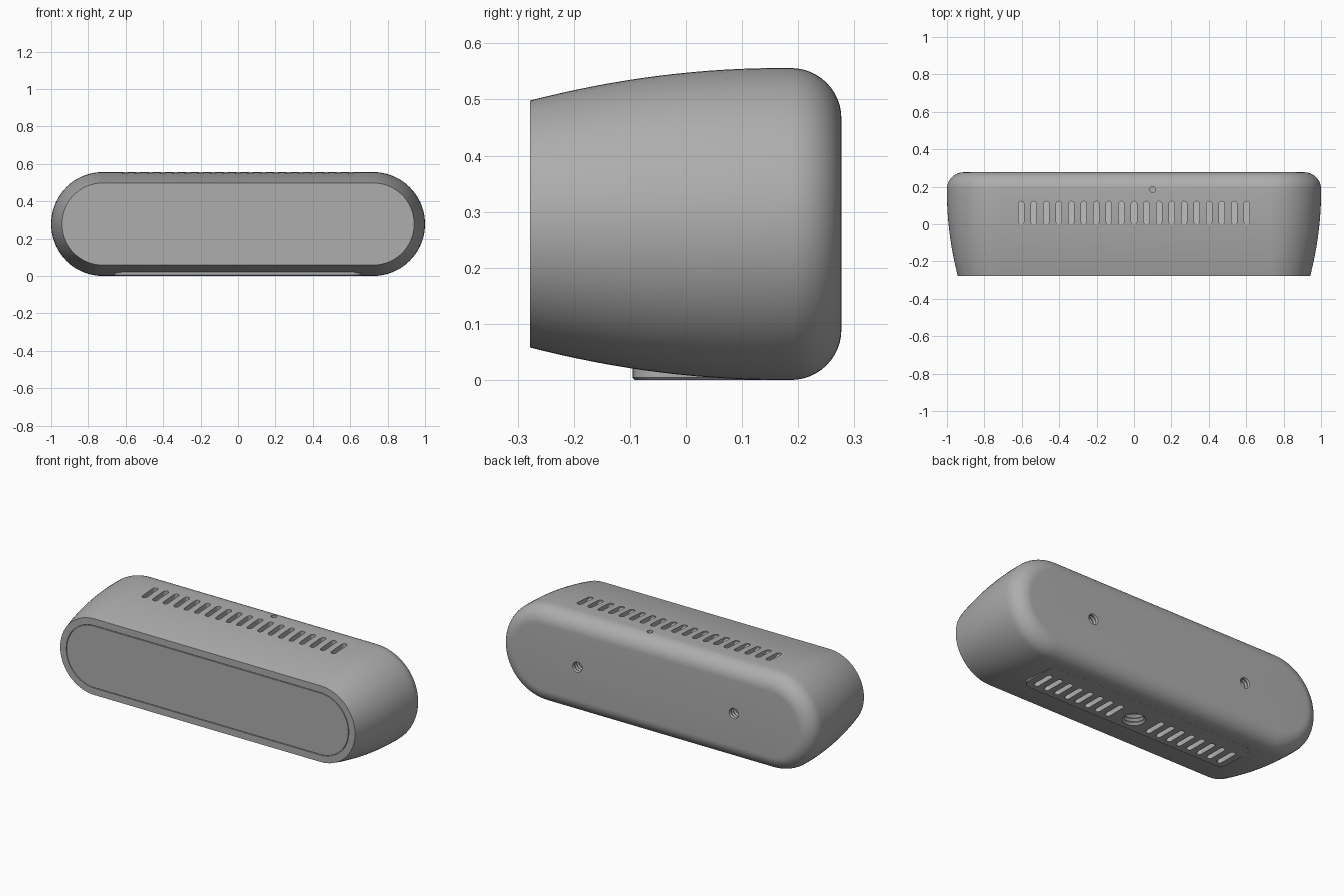
import bpy, bmesh, math
from mathutils import Matrix, Vector

if "Cube" in bpy.data.objects:
    bpy.data.objects.remove(bpy.data.objects["Cube"], do_unlink=True)

MID = 0.278        # height of the body axis
HALF = 0.722       # half length of the straight part
FRONT, BACK = -0.278, 0.277

grey = bpy.data.materials.new("casing grey")
grey.use_nodes = True
grey.diffuse_color = (0.42, 0.42, 0.42, 1)
grey.node_tree.nodes["Principled BSDF"].inputs["Base Color"].default_value = (0.42, 0.42, 0.42, 1)


def rounded(half_x, half_y, r, steps=8):
    """Outline of a rounded rectangle, counter-clockwise."""
    pts = []
    for k, (sx, sy) in enumerate([(1, 1), (-1, 1), (-1, -1), (1, -1)]):
        for i in range(steps + 1):
            a = (k + i / steps) * math.pi / 2
            p = Vector((sx * (half_x - r) + r * math.cos(a), sy * (half_y - r) + r * math.sin(a)))
            if not pts or (p - pts[-1]).length > 1e-5:
                pts.append(p)
    if (pts[0] - pts[-1]).length < 1e-5:
        pts.pop()
    return pts


def loft(bm, rings):
    """Skin a list of equal point rings and close both ends."""
    vs = [[bm.verts.new(p) for p in ring] for ring in rings]
    n = len(vs[0])
    faces = [bm.faces.new(vs[0]), bm.faces.new(vs[-1])]
    for a, b in zip(vs, vs[1:]):
        for i in range(n):
            j = (i + 1) % n
            faces.append(bm.faces.new((a[i], a[j], b[j], b[i])))
    bmesh.ops.recalc_face_normals(bm, faces=faces)


def finish(bm, name):
    mesh = bpy.data.meshes.new(name)
    bm.to_mesh(mesh)
    bm.free()
    mesh.materials.append(grey)
    ob = bpy.data.objects.new(name, mesh)
    bpy.context.collection.objects.link(ob)
    return ob


def slot(bm, x, y, half_len, z_open, z_floor, slope=0.0):
    """Round-ended slot cutter, with a floor that may ramp along y."""
    pts = rounded(0.015, half_len, 0.015, 5)
    loft(bm, [[(x + p.x, y + p.y, z_open) for p in pts],
              [(x + p.x, y + p.y, z_floor - slope * (p.y + half_len)) for p in pts]])


def threaded_hole(bm, matrix, r, depth, turns):
    """Ridged round cutter sinking along local -z."""
    levels = [(0.05, r), (0, r)]
    for i in range(1, 2 * turns + 1):
        levels.append((-depth * i / (2 * turns), r * (0.82 if i % 2 else 1)))
    ring = [2 * math.pi * i / 28 for i in range(28)]
    loft(bm, [[matrix @ Vector((q * math.cos(a), q * math.sin(a), z)) for a in ring]
              for z, q in levels])


# Casing: grooved front panel, bowed sides, rounded back edge
profile = [(FRONT, 0.177), (FRONT + 0.006, 0.177), (FRONT + 0.006, 0.181), (FRONT, 0.181)]
for i in range(17):
    y = FRONT + (0.187 - FRONT) * i / 16
    profile.append((y, MID - 0.058 * ((max(0, 0.17 - y)) / 0.448) ** 2))
for i in range(1, 13):
    a = math.pi / 2 * i / 12
    profile.append((0.187 + 0.09 * math.sin(a), MID - 0.09 + 0.09 * math.cos(a)))
bm = bmesh.new()
loft(bm, [[(p.x, y, MID + p.y) for p in rounded(HALF + r, r, r, 18)] for y, r in profile])
casing = finish(bm, "casing")

# Foot plate under the casing
bm = bmesh.new()
foot = [(0.04, 0), (0.004, 0), (0.0, 0.004)]
loft(bm, [[(p.x, 0.03 + p.y, z) for p in rounded(0.66 - d, 0.125 - d, 0.05 - d)]
          for z, d in foot])
foot_plate = finish(bm, "foot_plate")

# Cutters: vents above and below, pinhole, wall screws and stand thread
bm = bmesh.new()
for i in range(19):
    x = (i - 9) * 0.067
    slot(bm, x, 0.06, 0.062, 0.65, 0.542, 0.4)
    if abs(x) > 0.09:
        slot(bm, x, 0.005, 0.065, -0.05, 0.045)
loft(bm, [[(0.1 + 0.016 * math.cos(a), 0.185 + 0.016 * math.sin(a), z)
           for a in [math.pi * k / 10 for k in range(20)]] for z in (0.6, 0.53)])
for x in (-0.5, 0.5):
    threaded_hole(bm, Matrix.Translation((x, BACK, MID)) @ Matrix.Rotation(-math.pi / 2, 4, 'X'),
                  0.03, 0.08, 4)
threaded_hole(bm, Matrix.Rotation(math.pi, 4, 'X'), 0.06, 0.09, 4)
cutter = finish(bm, "cutter")
cutter.hide_render = True

# Cut the openings and shade smooth
for ob in (casing, foot_plate):
    mod = ob.modifiers.new("openings", 'BOOLEAN')
    mod.operation = 'DIFFERENCE'
    mod.solver = 'EXACT'
    mod.object = cutter
    bpy.ops.object.select_all(action='DESELECT')
    ob.select_set(True)
    bpy.context.view_layer.objects.active = ob
    bpy.ops.object.modifier_apply(modifier=mod.name)
    bpy.ops.object.shade_smooth_by_angle(angle=math.radians(30))
bpy.data.objects.remove(cutter, do_unlink=True)
